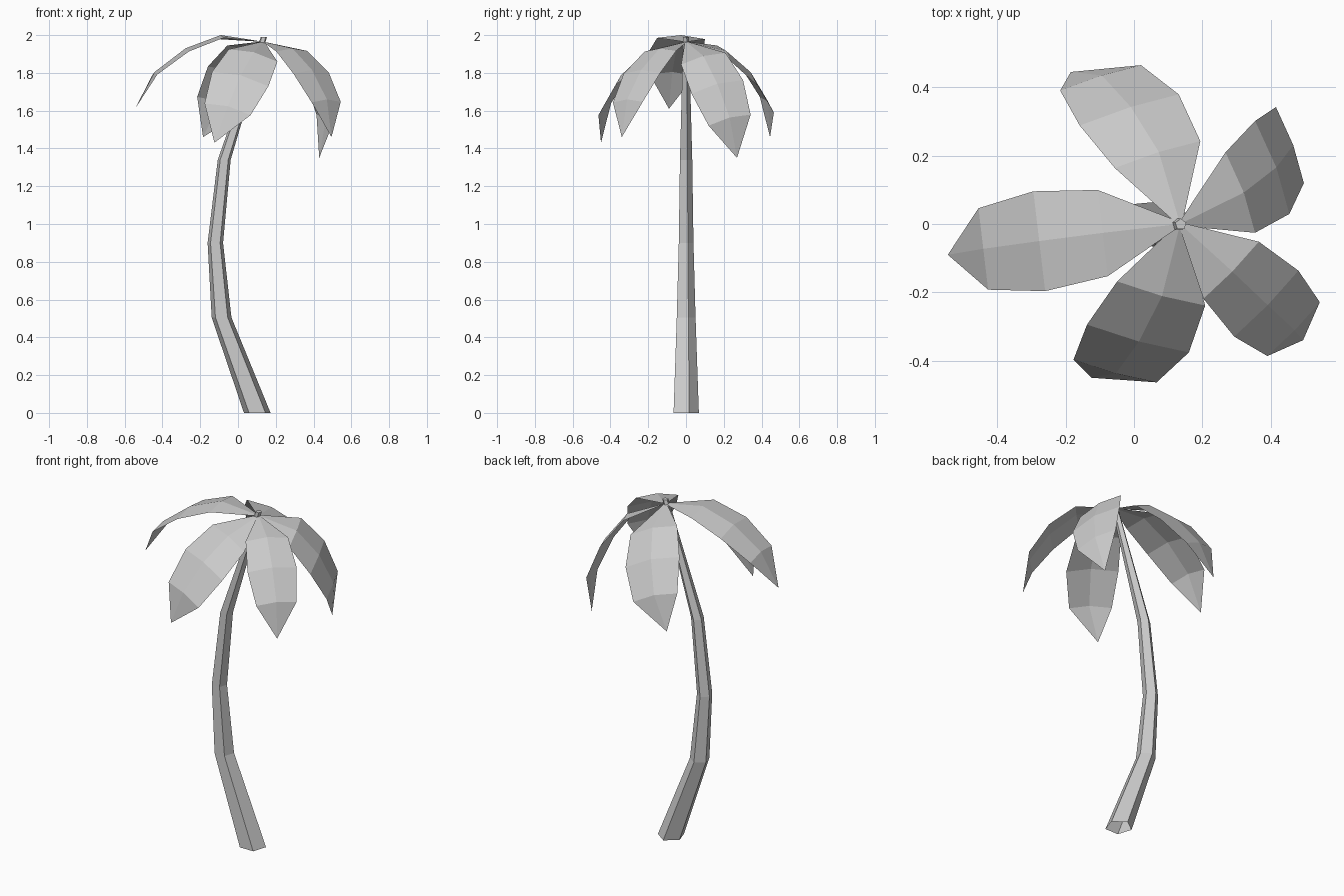
import bpy
import math
from mathutils import Vector, Matrix

cube = bpy.data.objects.get("Cube")
if cube:
    bpy.data.objects.remove(cube, do_unlink=True)

# One plain grey for the whole tree
grey = bpy.data.materials.new("light_grey")
grey.use_nodes = True
grey.diffuse_color = (0.6, 0.6, 0.6, 1)
grey.node_tree.nodes["Principled BSDF"].inputs["Base Color"].default_value = (0.6, 0.6, 0.6, 1)


def make_object(name, verts, faces):
    mesh = bpy.data.meshes.new(name)
    mesh.from_pydata(verts, [], faces)
    mesh.materials.append(grey)
    obj = bpy.data.objects.new(name, mesh)
    bpy.context.collection.objects.link(obj)
    return obj


# Trunk: five-sided rings (centre x, height, radius) along a bent path, open underneath
SIDES = 5
rings = [(0.102, 0, 0.074), (-0.087, 0.505, 0.055), (-0.12, 0.9, 0.043),
         (-0.073, 1.34, 0.036), (0.137, 1.99, 0.017)]
verts, faces = [], []
for cx, z, r in rings:
    for i in range(SIDES):
        a = math.pi / 2 + math.tau * i / SIDES
        verts.append((cx + r * math.cos(a), r * (math.sin(a) - 0.08), z))
for k in range(len(rings) - 1):
    for i in range(SIDES):
        j = (i + 1) % SIDES
        b, t = k * SIDES, (k + 1) * SIDES
        faces.append((b + i, b + j, t + j, t + i))
faces.append(tuple(range(len(verts) - SIDES, len(verts))))
make_object("trunk", verts, faces)

# Frond pattern: (distance out, height, half width), with a raised midrib
HUB = Vector((0.135, 0, 1.965))
pattern = [(0.0, 0.0, 0.006), (0.228, 0.035, 0.127), (0.415, -0.035, 0.147), (0.58, -0.16, 0.12)]
TIP = Vector((0.685, 0, -0.355))
FOLD = 0.14


def frame(along, side):
    """Rotation whose axes are the tip direction, the side and their normal."""
    x = along.normalized()
    y = (side - x * side.dot(x)).normalized()
    return Matrix((x, y, x.cross(y))).transposed()


def frond(name, tip, side, width=1.0, sway=(0, 0, 0)):
    """Turn the pattern towards its tip; sway moves the middle of the blade."""
    reach = Vector(tip) - HUB
    turn = frame(reach, Vector(side)) @ frame(TIP, Vector((0, 1, 0))).transposed()
    scale = reach.length / TIP.length
    points = []
    for out, up, half in pattern:
        half *= width
        for s in (-1, 0, 1):
            p = HUB + turn @ (Vector((out, s * half, up - abs(s) * half * FOLD)) * scale)
            points.append(p + Vector(sway) if out else p)
    points.append(Vector(tip))
    faces = []
    last = 3 * (len(pattern) - 1)
    for b in range(0, last, 3):
        for s in (0, 1):
            faces.append((b + s, b + s + 3, b + s + 4, b + s + 1))
    faces += [(last + s, last + 3, last + s + 1) for s in (0, 1)]
    make_object(name, points, faces)


# Fronds: tip position, left-edge direction, width factor and sway
frond("right_frond", (-0.545, -0.09, 1.61), (0.02, -0.293, 0))
frond("back_frond", (-0.185, 0.445, 1.46), (-0.29, -0.075, 0.085), 1.13, (0.015, 0.005, -0.012))
frond("front_frond", (-0.125, -0.45, 1.43), (0.3, -0.072, -0.065), 1.12, (0.015, -0.003, -0.012))
frond("front_left_frond", (0.495, -0.34, 1.46), (0.185, 0.185, 0), 1.0, (0.003, 0.006, 0))
frond("back_left_frond", (0.43, 0.27, 1.35), (-0.11, 0.27, 0.09), 1.07, (0.005, 0.003, 0.01))
